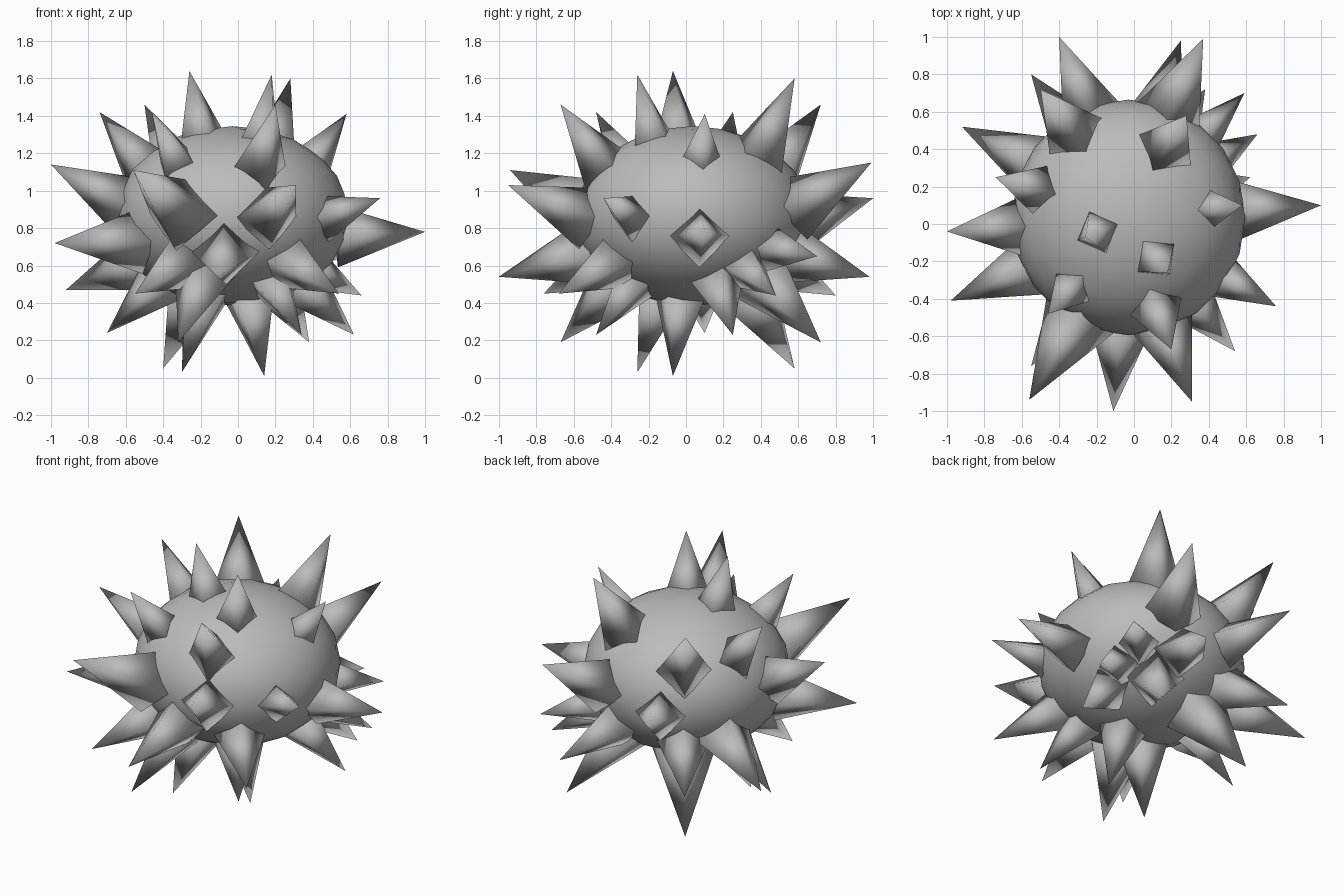
import bpy
import bmesh
from mathutils import Matrix, Vector

default_cube = bpy.data.objects.get("Cube")
if default_cube:
    bpy.data.objects.remove(default_cube, do_unlink=True)

# One plain grey for everything
grey = bpy.data.materials.new("plain_grey")
grey.use_nodes = True
grey.diffuse_color = (0.5, 0.5, 0.5, 1)
shader = next(n for n in grey.node_tree.nodes if n.type == "BSDF_PRINCIPLED")
shader.inputs["Base Color"].default_value = grey.diffuse_color

BODY_CENTRE = Vector((-0.03, 0.035, 0.865))
BODY_RADII = Vector((0.625, 0.63, 0.48))

# Spike axes run from a flat inner shell to the tips
SHELL_CENTRE = Vector((-0.03, 0.03, 0.74))
SHELL_SCALE = Matrix.Diagonal((0.61, 0.64, 0.5))
SPREAD = 0.35   # spike half width relative to its length
SEAT = 0.92     # how deep a base sits, relative to the body radius


def add_object(name, bm):
    mesh = bpy.data.meshes.new(name)
    for face in bm.faces:
        face.smooth = True
    bm.to_mesh(mesh)
    bm.free()
    mesh.materials.append(grey)
    obj = bpy.data.objects.new(name, mesh)
    bpy.context.collection.objects.link(obj)


def body_depth(point):
    """Zero at the middle of the body, one on its skin."""
    return Vector([d / r for d, r in zip(point - BODY_CENTRE, BODY_RADII)]).length


def add_spike(name, tip):
    """Four-sided cone ending at tip, with its base seated in the body."""
    tip = Vector(tip)
    axis = tip - SHELL_CENTRE - SHELL_SCALE @ (tip - SHELL_CENTRE)
    step = axis * 0.02
    while body_depth(tip - axis) > SEAT:
        axis += step
    bm = bmesh.new()
    bmesh.ops.create_cone(bm, segments=4, cap_ends=True, radius1=axis.length * SPREAD,
                          radius2=0, depth=axis.length)
    bmesh.ops.remove_doubles(bm, verts=bm.verts, dist=0.0001)
    turn = axis.to_track_quat("Z", "Y").to_matrix().to_4x4()
    bm.transform(Matrix.Translation(tip - axis / 2) @ turn)
    add_object(name, bm)


def spike_group(label, tips):
    for i, tip in enumerate(tips):
        add_spike(f"{label}_spike_{i}", tip)


# Body: a flattened faceted ball
ball = bmesh.new()
bmesh.ops.create_icosphere(ball, subdivisions=3, radius=1)
ball.transform(Matrix.Translation(BODY_CENTRE) @ Matrix.Diagonal(BODY_RADII.to_4d()))
add_object("body", ball)

# Upper spikes, repeated below by a half turn about the depth axis
upper_tips = [
    (-0.26, -0.07, 1.64), (0.18, -0.26, 1.62), (0.28, 0.58, 1.6),
    (0.58, 0.1, 1.41), (0.2, -0.67, 1.46), (-0.5, 0.72, 1.46),
    (-0.74, 0.25, 1.42), (-0.46, -0.48, 1.42),
]
spike_group("upper", upper_tips)
spike_group("lower", [(-0.12 - x, y, 1.65 - z) for x, y, z in upper_tips])

# Spikes around the middle
spike_group("front", [(-0.56, -0.94, 1.11), (0.31, -0.95, 1.03), (-0.11, -1, 0.54),
                      (-0.55, -0.76, 0.45), (0.54, -0.68, 0.45)])
spike_group("back", [(0.37, 0.99, 1.15), (-0.4, 1, 0.96), (0.25, 0.98, 0.54),
                     (-0.55, 0.8, 0.44), (0.59, 0.7, 0.65)])
spike_group("left", [(1, 0.1, 0.78), (0.76, -0.44, 0.96), (0.66, 0.48, 0.44)])
spike_group("right", [(-1, -0.04, 1.14), (-0.98, -0.41, 0.72), (-0.92, 0.52, 0.47)])
